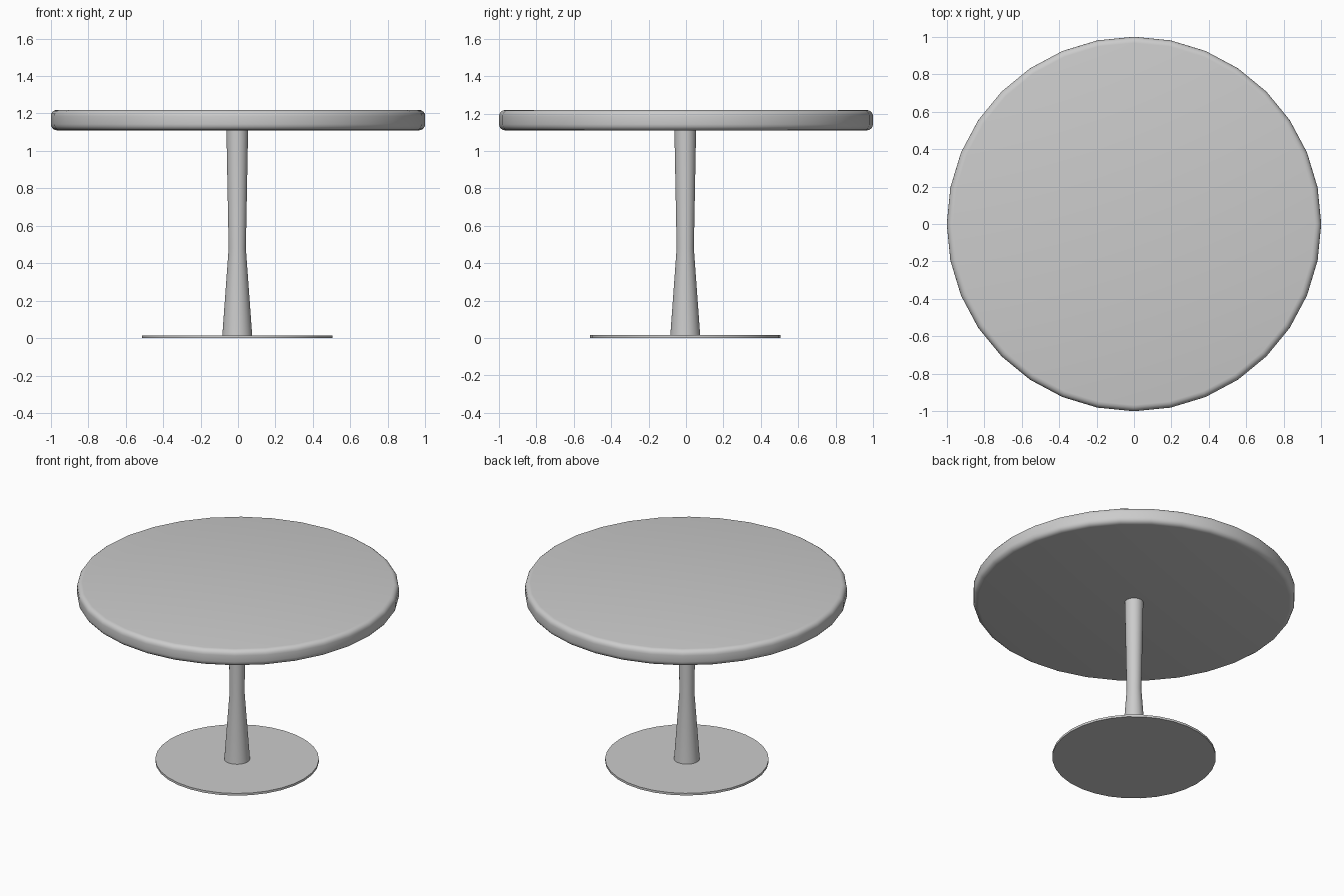
import bpy, bmesh, math

if "Cube" in bpy.data.objects:
    bpy.data.objects.remove(bpy.data.objects["Cube"])

SIDES = 32


def lathe(name, profile, centre=(0, 0), smooth_angle=40):
    """Revolve (radius, z) points around z and cap both ends."""
    bm = bmesh.new()
    rings = []
    for r, z in profile:
        ring = []
        for i in range(SIDES):
            a = 2 * math.pi * i / SIDES
            ring.append(bm.verts.new((r * math.cos(a), r * math.sin(a), z)))
        rings.append(ring)
    for low, high in zip(rings, rings[1:]):
        for i in range(SIDES):
            j = (i + 1) % SIDES
            bm.faces.new((low[i], low[j], high[j], high[i]))
    bm.faces.new(rings[0][::-1])
    bm.faces.new(rings[-1])
    mesh = bpy.data.meshes.new(name)
    bm.to_mesh(mesh)
    bm.free()
    obj = bpy.data.objects.new(name, mesh)
    obj.location = (*centre, 0)
    bpy.context.collection.objects.link(obj)
    bpy.ops.object.select_all(action='DESELECT')
    obj.select_set(True)
    bpy.context.view_layer.objects.active = obj
    bpy.ops.object.shade_smooth_by_angle(angle=math.radians(smooth_angle))
    return obj


def arc(radius, z, bevel, start):
    """Quarter-round edge points, from start to start + 90 degrees."""
    return [(radius + bevel * math.cos(math.radians(start + t)),
             z + bevel * math.sin(math.radians(start + t)))
            for t in (0, 22.5, 45, 67.5, 90)]


# Thin round foot plate
lathe("base_plate", [(0.508, 0), (0.508, 0.015)], (-0.004, -0.004))

# Waisted pedestal
lathe("pedestal", [(0.08, 0.012), (0.046, 0.48), (0.058, 1.115)], (-0.004, -0.004))

# Round top with softened rims
BEVEL = 0.033
lathe("table_top",
      arc(1 - BEVEL, 1.11 + BEVEL, BEVEL, -90) + arc(1 - BEVEL, 1.219 - BEVEL, BEVEL, 0))
